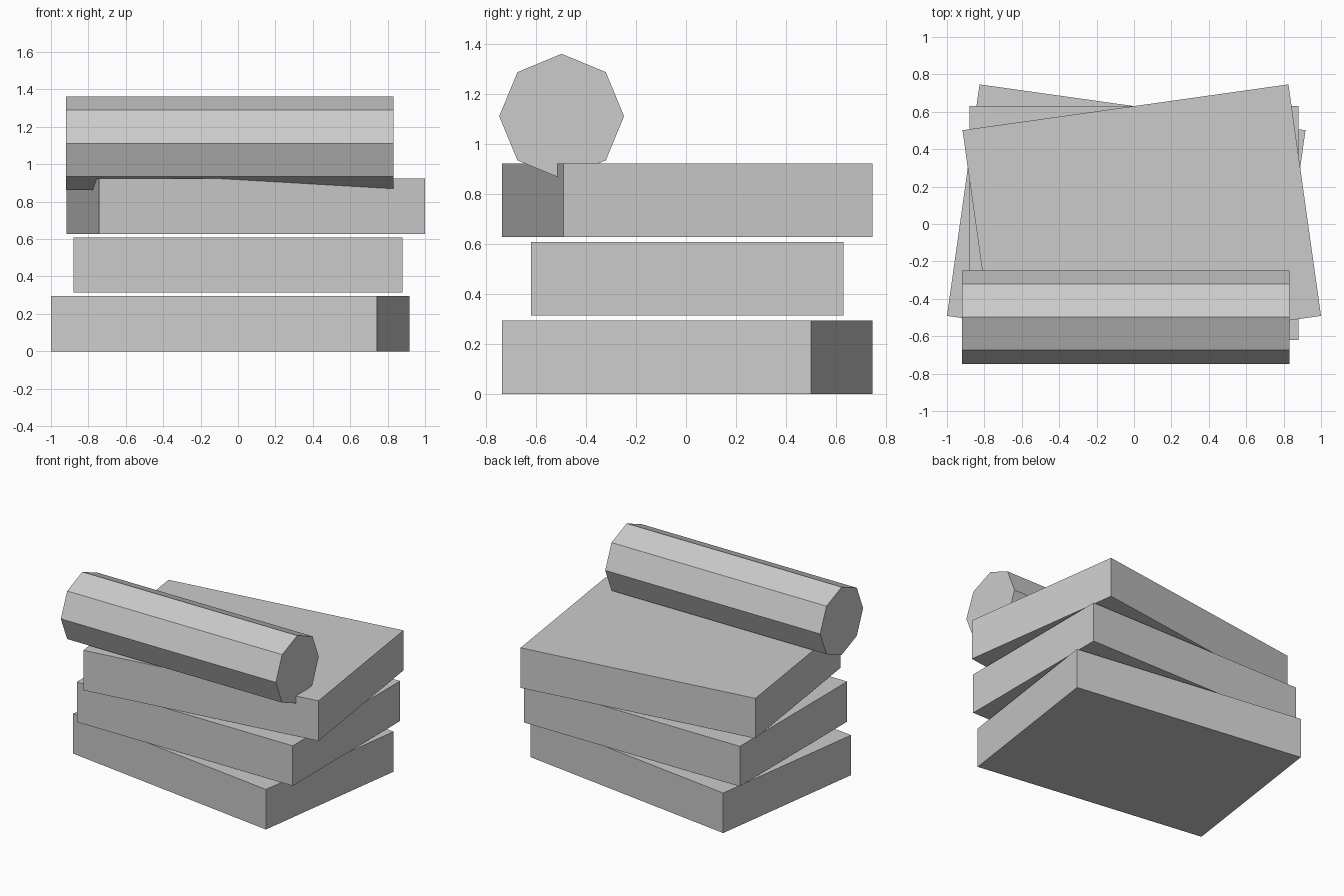
import bpy
import math

if "Cube" in bpy.data.objects:
    bpy.data.objects.remove(bpy.data.objects["Cube"])

# Single plain grey
grey = bpy.data.materials.new("plain grey")
grey.diffuse_color = (0.6, 0.6, 0.6, 1)
grey.use_nodes = True
grey.node_tree.nodes["Principled BSDF"].inputs["Base Color"].default_value = grey.diffuse_color


def finish(name):
    ob = bpy.context.object
    ob.name = name
    ob.data.materials.append(grey)
    return ob


def slab(name, x, z, angle):
    bpy.ops.mesh.primitive_cube_add(
        size=1, location=(x, 0.005, z), rotation=(0, 0, math.radians(angle)))
    ob = finish(name)
    ob.scale = (1.76, 1.25, 0.295)


# Three stacked slabs, fanned either way with thin gaps between them
for i, (name, x, angle) in enumerate((("bottom_slab", -0.0415, -8),
                                      ("middle_slab", 0, 0),
                                      ("top_slab", 0.0415, 8))):
    slab(name, x, 0.1475 + i * 0.314, angle)

# Eight-sided roll lying along x, slightly sunk into the top slab
bpy.ops.mesh.primitive_cylinder_add(
    vertices=8, radius=0.25, depth=1.752,
    location=(-0.044, -0.498, 1.112), rotation=(0, math.pi / 2, 0))
finish("roll")
